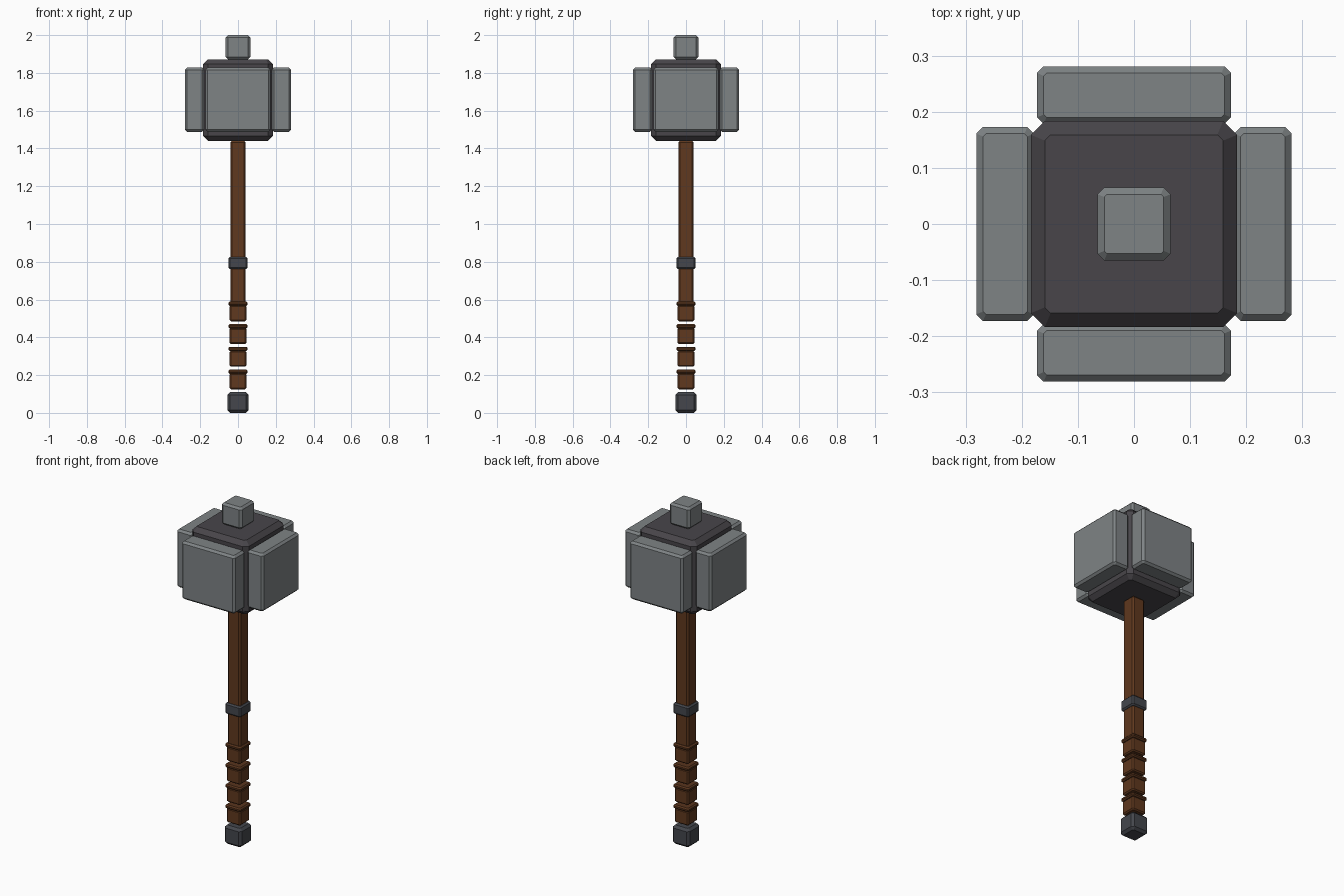
import bpy
import bmesh
from mathutils import Vector

cube = bpy.data.objects.get("Cube")
if cube:
    bpy.data.objects.remove(cube, do_unlink=True)


def material(name, color):
    mat = bpy.data.materials.new(name)
    mat.use_nodes = True
    mat.diffuse_color = (*color, 1)
    mat.node_tree.nodes["Principled BSDF"].inputs["Base Color"].default_value = (*color, 1)
    return mat


stone = material("grey stone", (0.21, 0.228, 0.235))
dark_stone = material("dark stone", (0.065, 0.06, 0.068))
iron = material("dark iron", (0.058, 0.062, 0.073))
wood = material("brown wood", (0.117, 0.04, 0.013))
leather = material("brown leather", (0.1, 0.035, 0.012))


def block(name, mat, x, y, z, chamfer):
    """Chamfered box from (min, max) pairs: upright edges are cut first, then both rims."""
    low, high = Vector((x[0], y[0], z[0])), Vector((x[1], y[1], z[1]))
    size, centre = high - low, (low + high) / 2
    bm = bmesh.new()
    bmesh.ops.create_cube(bm, size=1)
    bmesh.ops.scale(bm, vec=size, verts=bm.verts)

    def is_upright(edge):
        a, b = edge.verts
        return abs(a.co.z - b.co.z) > size.z / 2

    for upright in (True, False):
        edges = [e for e in bm.edges if is_upright(e) == upright]
        bmesh.ops.bevel(bm, geom=edges, offset=chamfer, offset_type='OFFSET',
                        segments=1, profile=0.5, affect='EDGES')
    mesh = bpy.data.meshes.new(name)
    bm.to_mesh(mesh)
    bm.free()
    mesh.materials.append(mat)
    obj = bpy.data.objects.new(name, mesh)
    obj.location = centre
    bpy.context.collection.objects.link(obj)
    return obj


def post(name, mat, half, z, chamfer):
    """Square block centred on the handle axis."""
    return block(name, mat, (-half, half), (-half, half), z, chamfer)


# Head: core, top knob and four striking plates
post("head_core", dark_stone, 0.184, (1.44, 1.872), 0.025)
post("top_knob", stone, 0.065, (1.872, 2.0), 0.012)
wide, inner, outer = 0.173, 0.178, 0.281
plate_z = (1.488, 1.828)
for side, sign in (("left", 1), ("right", -1)):
    depth = sorted((sign * inner, sign * outer))
    block(side + "_plate", stone, depth, (-wide, wide), plate_z, 0.012)
for side, sign in (("back", 1), ("front", -1)):
    depth = sorted((sign * inner, sign * outer))
    block(side + "_plate", stone, (-wide, wide), depth, plate_z, 0.012)

# Handle with its collar and pommel
post("shaft", wood, 0.041, (0.58, 1.44), 0.009)
post("collar", iron, 0.051, (0.762, 0.826), 0.008)
post("pommel", iron, 0.056, (0.0, 0.11), 0.014)

# Separate grip blocks, each topped by a binding ring
for i in range(4):
    base = 0.125 + i * 0.12
    post(f"grip_block_{i + 1}", wood, 0.045, (base, base + 0.084), 0.007)
    post(f"grip_ring_{i + 1}", leather, 0.051, (base + 0.082, base + 0.105), 0.007)
